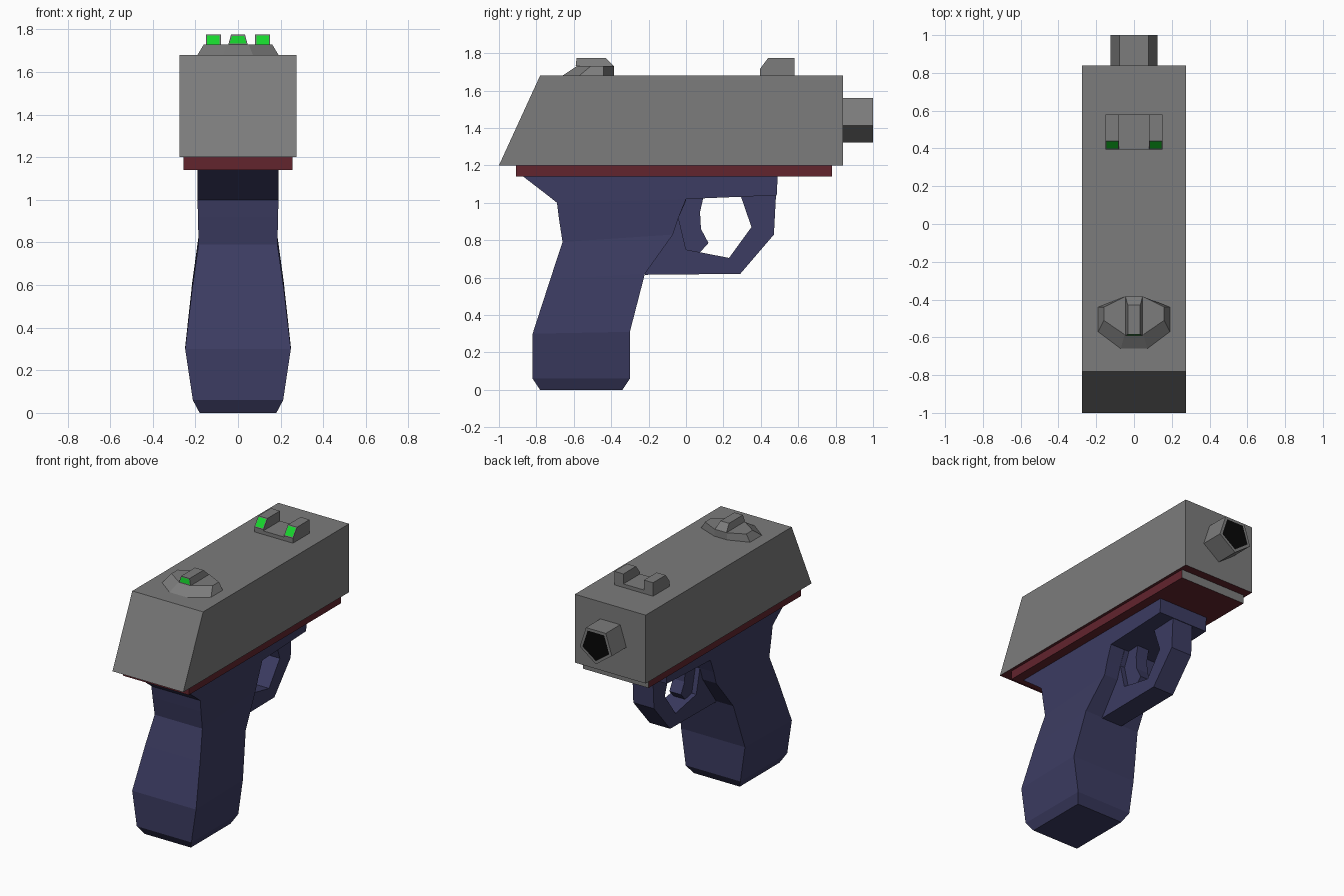
import bpy, bmesh, math
from mathutils import Vector

if "Cube" in bpy.data.objects:
    bpy.data.objects.remove(bpy.data.objects["Cube"])


def material(name, rgb):
    m = bpy.data.materials.new(name)
    m.diffuse_color = (*rgb, 1)
    m.use_nodes = True
    m.node_tree.nodes["Principled BSDF"].inputs["Base Color"].default_value = m.diffuse_color
    return m


GREY = material("metal grey", (0.2, 0.2, 0.2))
BLUE = material("grip navy", (0.045, 0.045, 0.122))
RED = material("rail red", (0.122, 0.018, 0.027))
GREEN = material("sight green", (0.008, 0.68, 0.026))
BLACK = material("bore black", (0.002, 0.002, 0.002))


def loft(name, rings, mats, paint=None, inset=0):
    """Skin matching rings of points; faces along `paint` get the second colour."""
    bm = bmesh.new()
    rows = [[bm.verts.new(p) for p in ring] for ring in rings]
    n = len(rows[0])
    for a, b in zip(rows, rows[1:]):
        for i in range(n):
            j = (i + 1) % n
            bm.faces.new((a[i], a[j], b[j], b[i]))
    bm.faces.new(rows[0])
    bm.faces.new(rows[-1])
    bmesh.ops.recalc_face_normals(bm, faces=bm.faces)
    if paint:
        bm.normal_update()
        d = Vector(paint).normalized()
        picked = [f for f in bm.faces if f.normal.dot(d) > 0.95]
        if inset:
            bmesh.ops.inset_individual(bm, faces=picked, thickness=inset)
        for f in picked:
            f.material_index = 1
    me = bpy.data.meshes.new(name)
    bm.to_mesh(me)
    bm.free()
    for m in mats:
        me.materials.append(m)
    ob = bpy.data.objects.new(name, me)
    bpy.context.collection.objects.link(ob)
    return ob


def prism(name, profile, x0, x1, mats, **kw):
    """Side profile of (y, z) points extruded across x."""
    return loft(name, [[(x, y, z) for y, z in profile] for x in (x0, x1)], mats, **kw)


def box(y0, y1, z0, z1):
    return [(y0, z0), (y1, z0), (y1, z1), (y0, z1)]


# slide with slanted rear and red underside
prism("slide", [(-1, 1.2), (0.84, 1.2), (0.84, 1.68), (-0.78, 1.68)],
      -0.275, 0.275, [GREY, RED], paint=(0, 0, -1))

# red rail under the slide, grey front end
prism("rail", box(-0.91, 0.78, 1.14, 1.2), -0.255, 0.255, [RED, GREY], paint=(0, 1, 0))

# five-sided barrel, point down, with black bore
pent = [(0.131 * math.sin(k * math.tau / 5), 1.454 - 0.131 * math.cos(k * math.tau / 5))
        for k in range(5)]
loft("barrel", [[(x, y, z) for x, z in pent] for y in (0.8, 1.0)],
     [GREY, BLACK], paint=(0, 1, 0), inset=0.022)

# grip and frame: rear (y, z), front (y, z), half width
sections = [
    (-0.87, 1.14, 0.49, 1.14, 0.19),
    (-0.74, 1.04, 0.485, 1.04, 0.19),
    (-0.69, 1.00, 0.00, 1.02, 0.19),
    (-0.68, 0.92, -0.04, 0.92, 0.188),
    (-0.66, 0.79, -0.07, 0.83, 0.185),
    (-0.726, 0.59, -0.22, 0.62, 0.214),
    (-0.82, 0.30, -0.30, 0.31, 0.248),
    (-0.82, 0.06, -0.30, 0.06, 0.212),
    (-0.78, 0.00, -0.34, 0.00, 0.18),
]
loft("grip", [[(-w, ry, rz), (w, ry, rz), (w, fy, fz), (-w, fy, fz)]
              for ry, rz, fy, fz, w in sections], [BLUE])

# trigger guard: outer edge, then inner edge back
guard = [(0.482, 1.06), (0.47, 0.83), (0.29, 0.62), (-0.22, 0.615), (-0.24, 0.75),
         (-0.12, 1.06), (0.0, 1.06), (0.0, 1.01), (-0.04, 0.92), (0.0, 0.75),
         (0.23, 0.705), (0.35, 0.87), (0.295, 1.03), (0.295, 1.06)]
prism("trigger_guard", guard, -0.08, 0.08, [BLUE])

# trigger with concave front
prism("trigger", [(-0.05, 1.06), (0.1, 1.06), (0.075, 0.95), (0.08, 0.86),
                  (0.12, 0.785), (0.075, 0.735), (0.0, 0.75), (-0.05, 0.92)],
      -0.045, 0.045, [BLUE])


# single-dot sight: faceted base and tapered fin
def outline(half, z):
    return [(x, y, z) for x, y in half] + [(-x, y, z) for x, y in reversed(half)]


loft("single_sight_base",
     [outline([(0.07, -0.66), (0.19, -0.57), (0.19, -0.44), (0.05, -0.385)], 1.68),
      outline([(0.05, -0.585), (0.16, -0.51), (0.16, -0.44), (0.05, -0.385)], 1.73)], [GREY])
loft("single_sight_fin",
     [outline([(0.045, -0.59), (0.045, -0.385)], 1.73),
      outline([(0.033, -0.585), (0.033, -0.43)], 1.775)],
     [GREY, GREEN], paint=(0, -1, 0), inset=0.007)

# double-dot sight: low base with two chamfered posts
prism("double_sight_base", box(0.395, 0.58, 1.68, 1.705), -0.15, 0.15, [GREY])
for side, label in ((-1, "left"), (1, "right")):
    prism("double_sight_post_" + label,
          [(0.395, 1.68), (0.58, 1.68), (0.58, 1.775), (0.44, 1.775), (0.395, 1.715)],
          side * 0.08, side * 0.15, [GREY, GREEN], paint=(0, -0.06, 0.045), inset=0.008)
